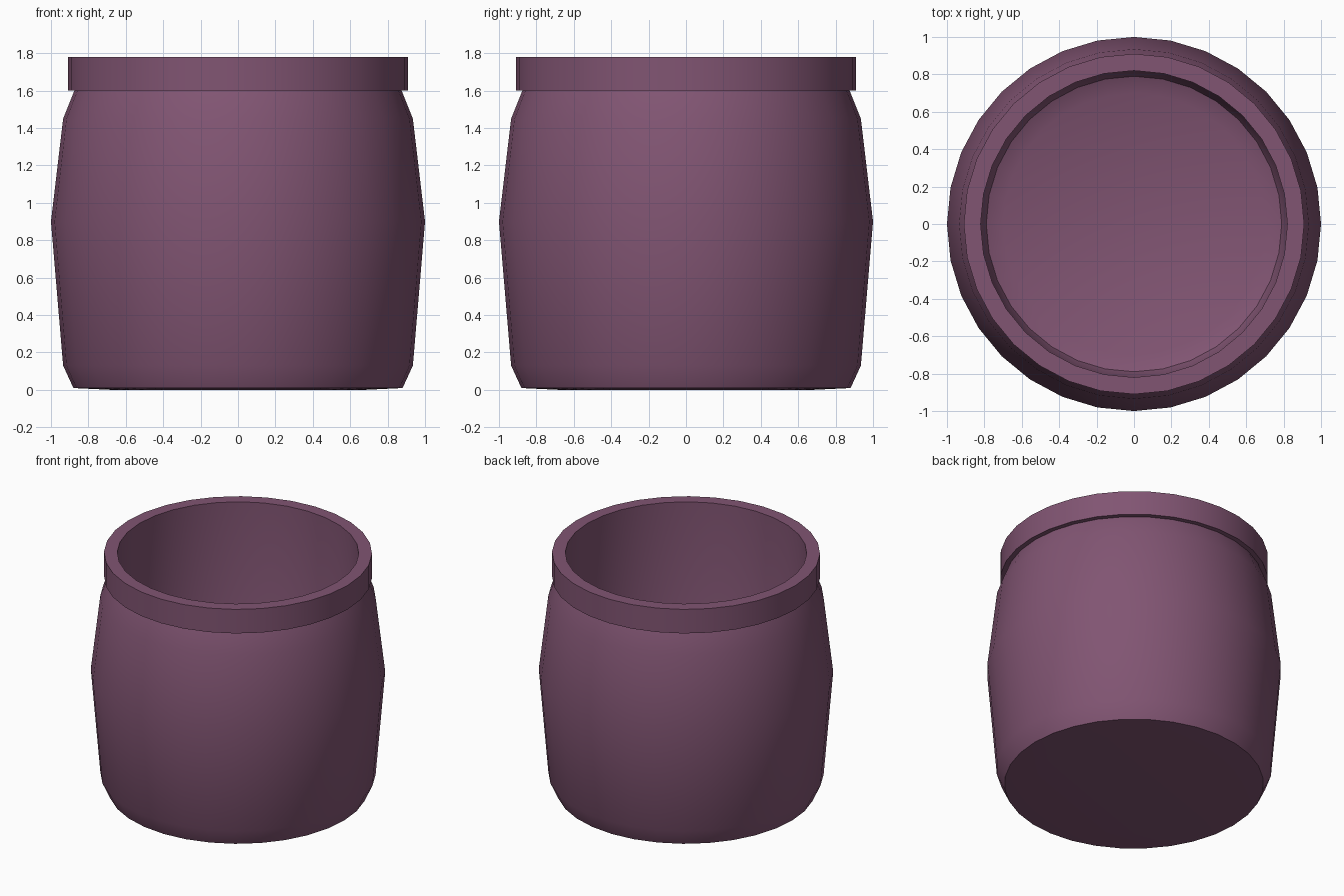
import bpy, math

if "Cube" in bpy.data.objects:
    bpy.data.objects.remove(bpy.data.objects["Cube"])

SEGMENTS = 32

# Outer body, overhanging rim, then inner wall and floor (radius, height)
PROFILE = [
    (0.67, 0.0), (0.88, 0.01), (0.935, 0.13), (1.0, 0.90), (0.935, 1.45),
    (0.875, 1.60), (0.91, 1.60), (0.91, 1.78), (0.82, 1.78),
    (0.82, 0.22), (0.79, 0.14), (0.70, 0.10),
]


def lathe(name, profile, segments):
    verts, faces = [], []
    for r, z in profile:
        for i in range(segments):
            a = 2 * math.pi * i / segments
            verts.append((r * math.cos(a), r * math.sin(a), z))
    for k in range(len(profile) - 1):
        for i in range(segments):
            j = (i + 1) % segments
            lo, hi = k * segments, (k + 1) * segments
            faces.append((lo + i, lo + j, hi + j, hi + i))
    # Underside and inner floor caps
    last = (len(profile) - 1) * segments
    faces.append(tuple(reversed(range(segments))))
    faces.append(tuple(range(last, last + segments)))
    mesh = bpy.data.meshes.new(name)
    mesh.from_pydata(verts, [], faces)
    obj = bpy.data.objects.new(name, mesh)
    bpy.context.collection.objects.link(obj)
    return obj


# Open jar with a thick collar
jar = lathe("jar", PROFILE, SEGMENTS)
glaze = bpy.data.materials.new("plum_glaze")
glaze.diffuse_color = (0.22, 0.09, 0.17, 1)
glaze.use_nodes = True
glaze.node_tree.nodes["Principled BSDF"].inputs["Base Color"].default_value = glaze.diffuse_color
jar.data.materials.append(glaze)

bpy.ops.object.select_all(action='DESELECT')
jar.select_set(True)
bpy.context.view_layer.objects.active = jar
bpy.ops.object.shade_smooth_by_angle(angle=math.radians(40))
